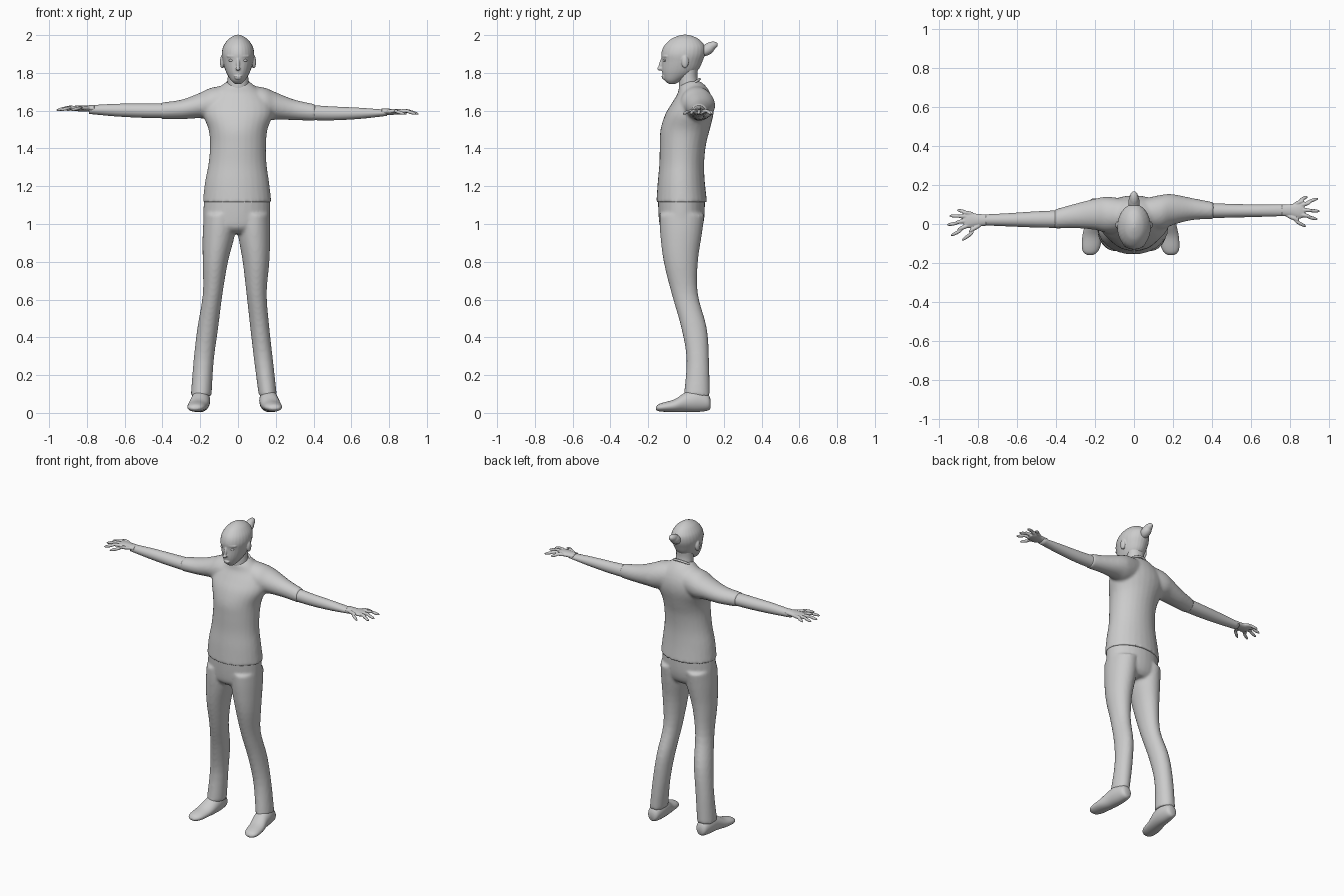
import bpy, bmesh, math
from mathutils import Vector, Matrix

if "Cube" in bpy.data.objects:
    bpy.data.objects.remove(bpy.data.objects["Cube"])

grey = bpy.data.materials.new("plain grey")
grey.use_nodes = True
grey.diffuse_color = (0.6, 0.6, 0.6, 1)
grey.node_tree.nodes["Principled BSDF"].inputs["Base Color"].default_value = (0.6, 0.6, 0.6, 1)


def spline(p, q, r, s, t):
    """Smooth interpolation between the rows q and r."""
    return [0.5 * (2 * b + (c - a) * t + (2 * a - 5 * b + 4 * c - d) * t * t
                   + (3 * b - a - 3 * c + d) * t ** 3) for a, b, c, d in zip(p, q, r, s)]


def loft(bm, axis, rows, sides=28, steps=4):
    """Oval rings along an axis; a row is (position, low, high, low, high)."""
    dense = []
    last = len(rows) - 1
    for i in range(last):
        p, s = rows[max(i - 1, 0)], rows[min(i + 2, last)]
        dense += [spline(p, rows[i], rows[i + 1], s, k / steps) for k in range(steps)]
    dense.append(rows[-1])
    rings = []
    for pos, a0, a1, b0, b1 in dense:
        ring = []
        for k in range(sides):
            ang = math.tau * k / sides
            co = [(a0 + a1) / 2 + (a1 - a0) / 2 * math.cos(ang),
                  (b0 + b1) / 2 + (b1 - b0) / 2 * math.sin(ang)]
            co.insert(axis, pos)
            ring.append(bm.verts.new(co))
        rings.append(ring)
    for lo, hi in zip(rings, rings[1:]):
        for k in range(sides):
            j = (k + 1) % sides
            bm.faces.new((lo[k], lo[j], hi[j], hi[k]))
    bm.faces.new(rings[0])
    bm.faces.new(rings[-1])


def blob(bm, centre, size, direction=(0, 0, 1)):
    """Ellipsoid whose third radius points along a direction."""
    turn = Vector(direction).to_track_quat('Z', 'Y').to_matrix().to_4x4()
    matrix = Matrix.Translation(centre) @ turn @ Matrix.Diagonal((*size, 1))
    bmesh.ops.create_uvsphere(bm, u_segments=20, v_segments=14, radius=1, matrix=matrix)


def bone(bm, start, end, radius):
    a, b = Vector(start), Vector(end)
    blob(bm, (a + b) / 2, (radius, radius, (b - a).length / 2), b - a)


def finish(bm, name, voxel=0, smoothing=0):
    bmesh.ops.recalc_face_normals(bm, faces=bm.faces)
    mesh = bpy.data.meshes.new(name)
    bm.to_mesh(mesh)
    bm.free()
    mesh.materials.append(grey)
    for face in mesh.polygons:
        face.use_smooth = True
    obj = bpy.data.objects.new(name, mesh)
    bpy.context.collection.objects.link(obj)
    if voxel:
        blend = obj.modifiers.new("blend", 'REMESH')
        blend.mode = 'VOXEL'
        blend.voxel_size = voxel
        blend.use_smooth_shade = True
    if smoothing:
        relax = obj.modifiers.new("relax", 'SMOOTH')
        relax.iterations = smoothing
    return obj


# Shirt: torso and both sleeves blended together
bm = bmesh.new()
loft(bm, 2, [(1.115, -.187, .177, -.157, .112), (1.22, -.175, .165, -.15, .1),
             (1.32, -.156, .151, -.141, .096), (1.42, -.148, .149, -.139, .106),
             (1.5, -.156, .156, -.135, .126), (1.58, -.185, .185, -.11, .145),
             (1.64, -.18, .18, -.075, .145), (1.69, -.14, .14, -.045, .13),
             (1.73, -.09, .09, -.035, .105), (1.755, -.06, .06, -.01, .075)])
loft(bm, 0, [(.05, -.03, .13, 1.56, 1.735), (.14, -.03, .15, 1.545, 1.722),
             (.2, -.005, .153, 1.552, 1.697), (.3, .02, .133, 1.55, 1.658),
             (.41, .026, .112, 1.545, 1.634)])
loft(bm, 0, [(-.05, -.04, .13, 1.56, 1.735), (-.14, -.045, .14, 1.55, 1.722),
             (-.2, -.03, .13, 1.56, 1.695), (-.3, -.022, .105, 1.555, 1.658),
             (-.41, -.024, .074, 1.556, 1.643)])
finish(bm, "shirt", .009, 5)

# Trousers: pelvis and both legs blended together
bm = bmesh.new()
loft(bm, 2, [(.95, -.13, .115, -.1, .06), (.98, -.178, .162, -.135, .085),
             (1.04, -.184, .17, -.145, .098), (1.14, -.18, .17, -.149, .1)])
for side, rows in {"right": [(1.05, -.18, -.01), (.95, -.187, -.015), (.8, -.187, -.053),
                             (.63, -.186, -.082), (.45, -.215, -.105), (.28, -.235, -.128),
                             (.09, -.25, -.14)],
                   "left": [(1.05, 0, .168), (.95, 0, .171), (.8, .025, .166),
                            (.63, .045, .152), (.45, .065, .166), (.28, .085, .185),
                            (.09, .11, .206)]}.items():
    depth = [(-.14, .098), (-.137, .085), (-.118, .063), (-.076, .063),
             (-.025, .11), (.003, .122), (-.012, .126)]
    loft(bm, 2, [r + d for r, d in zip(rows, depth)])
finish(bm, "trousers", .009, 5)

# Shoes, toes turned outward
for name, sign, shift in (("right_shoe", -1, 0), ("left_shoe", 1, -.035)):
    bm = bmesh.new()
    outline = [(.13, .175, .215, .025, .07), (.115, .158, .232, .012, .1),
               (.06, .148, .245, .005, .125), (0, .15, .252, .005, .11),
               (-.06, .162, .265, .005, .072), (-.12, .175, .268, .006, .055),
               (-.148, .192, .258, .01, .044), (-.16, .212, .238, .018, .03)]
    rows = []
    for y, a, b, low, high in outline:
        a, b = sorted((sign * a + shift, sign * b + shift))
        rows.append((y, a, b, low, high))
    loft(bm, 1, rows)
    finish(bm, name)

# Forearms, starting inside the sleeves
bm = bmesh.new()
loft(bm, 0, [(.38, .03, .108, 1.55, 1.63), (.5, .033, .103, 1.549, 1.622),
             (.65, .037, .1, 1.557, 1.615), (.79, .042, .099, 1.573, 1.604)])
finish(bm, "left_forearm")
bm = bmesh.new()
loft(bm, 0, [(-.38, -.02, .07, 1.56, 1.639), (-.5, -.018, .065, 1.562, 1.638),
             (-.65, -.012, .055, 1.57, 1.636), (-.79, -.006, .048, 1.583, 1.628)])
finish(bm, "right_forearm")

# Hands: palm with five spread, slightly arched fingers (root x, y, tip x, y)
hands = {
    "left_hand": (1, .07, 1.594, 1.582, [(.835, .1, .893, .142), (.85, .09, .948, .132),
                  (.855, .073, .957, .066), (.85, .053, .945, .024), (.79, .05, .885, -.014)]),
    "right_hand": (-1, .02, 1.612, 1.602, [(-.835, .05, -.91, .072), (-.85, .038, -.95, .042),
                   (-.855, .02, -.962, -.005), (-.85, 0, -.942, -.06), (-.79, .005, -.885, -.085)])}
for name, (sign, y, z, tip_z, fingers) in hands.items():
    bm = bmesh.new()
    loft(bm, 0, [(sign * x, y - w, y + w, z - h, z + h) for x, w, h in
                 ((.76, .029, .018), (.81, .033, .016), (.85, .042, .015), (.875, .036, .011))])
    for x0, y0, x1, y1 in fingers:
        knuckle = ((x0 + x1) / 2, (y0 + y1) / 2, z + .006)
        bone(bm, (x0 - sign * .015, y0, z), Vector(knuckle) + Vector((sign * .012, 0, 0)), .011)
        bone(bm, Vector(knuckle) - Vector((sign * .014, 0, 0)), (x1, y1, tip_z), .009)
    finish(bm, name, .003, 3)

# Head: skull, jaw, nose, lips, brows and ears blended together
bm = bmesh.new()
skull = [(1.742, .018, -.092, -.055), (1.76, .037, -.113, -.02), (1.79, .056, -.124, .035),
         (1.82, .069, -.128, .068), (1.86, .08, -.128, .087), (1.9, .086, -.131, .101),
         (1.94, .078, -.118, .1), (1.975, .054, -.085, .073), (1.993, .03, -.05, .04),
         (2.002, .008, -.02, .01)]
loft(bm, 2, [(z, -w, w, front, back) for z, w, front, back in skull])
bone(bm, (0, -.123, 1.885), (0, -.144, 1.81), .009)
blob(bm, (0, -.139, 1.822), (.013, .014, .01))
blob(bm, (0, -.122, 1.781), (.022, .008, .005))
blob(bm, (0, -.12, 1.771), (.019, .008, .005))
for s in (-1, 1):
    bone(bm, (s * .012, -.127, 1.888), (s * .06, -.1, 1.888), .008)
    blob(bm, (s * .084, -.005, 1.858), (.012, .019, .034))
finish(bm, "head", .004, 3)

# Eyes
for name, s in (("right_eye", -1), ("left_eye", 1)):
    bm = bmesh.new()
    blob(bm, (s * .035, -.113, 1.866), (.015, .008, .007))
    finish(bm, name)

# Tied-back hair
bm = bmesh.new()
bone(bm, (0, .07, 1.9), (0, .15, 1.945), .03)
bone(bm, (0, .085, 1.922), (0, .168, 1.955), .024)
finish(bm, "hair_bun", .004, 4)

# Neck and the sloping collar around it
bm = bmesh.new()
loft(bm, 2, [(1.65, -.062, .062, -.035, .085), (1.72, -.058, .058, -.038, .074),
             (1.78, -.054, .054, -.036, .06), (1.84, -.054, .054, -.03, .065)])
finish(bm, "neck")
bpy.ops.mesh.primitive_torus_add(major_radius=.066, minor_radius=.007, major_segments=36,
                                 minor_segments=10, location=(0, .018, 1.728),
                                 rotation=(math.radians(36), 0, 0))
collar = bpy.context.object
collar.name = "collar"
collar.data.materials.append(grey)
bpy.ops.object.shade_smooth()
